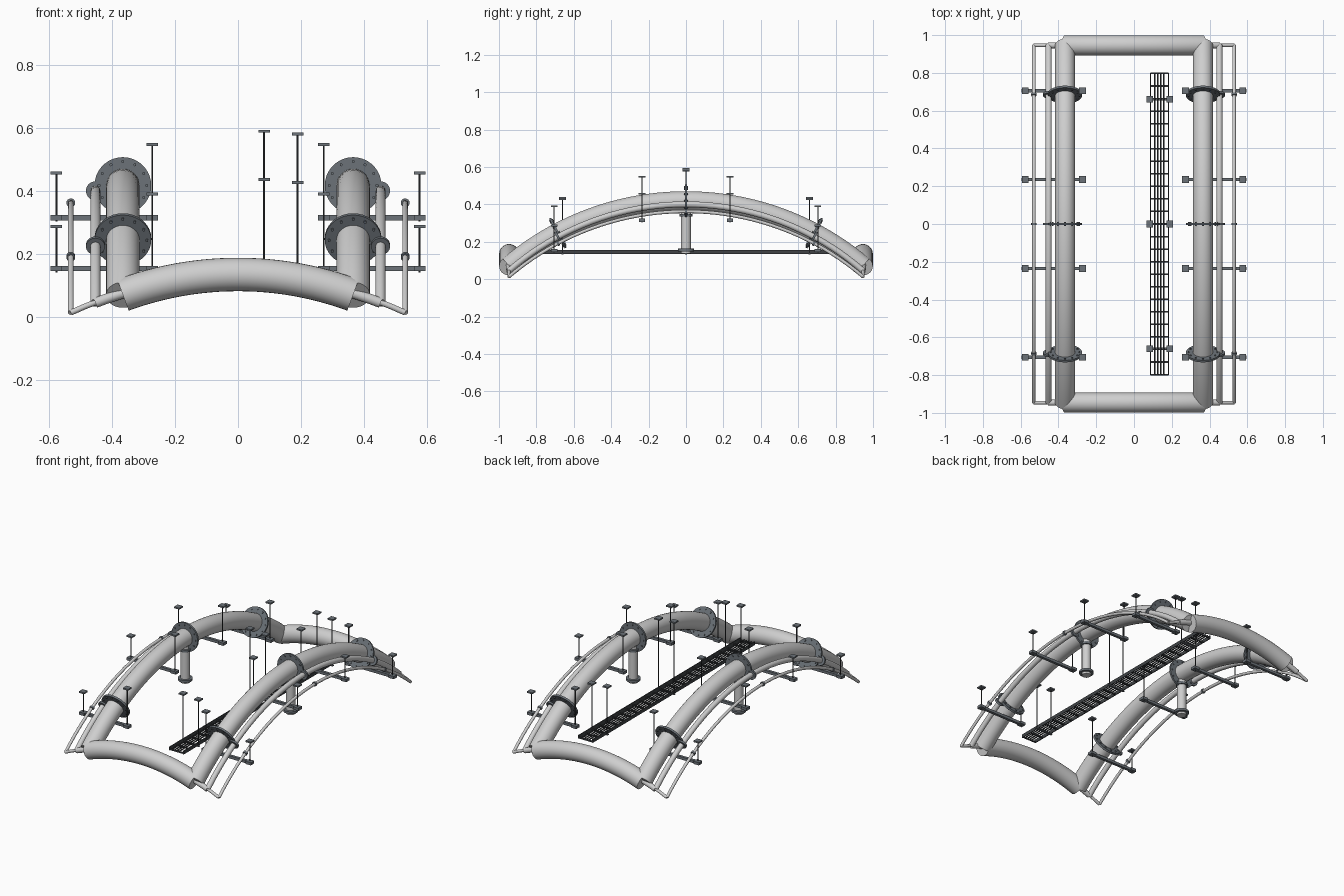
import bpy, bmesh, math
from mathutils import Vector, Matrix

if "Cube" in bpy.data.objects:
    bpy.data.objects.remove(bpy.data.objects["Cube"])


def material(name, rgb):
    m = bpy.data.materials.new(name)
    m.diffuse_color = (*rgb, 1)
    m.use_nodes = True
    m.node_tree.nodes["Principled BSDF"].inputs["Base Color"].default_value = m.diffuse_color
    return m


PIPE = material("light_grey_pipe", (0.62, 0.62, 0.62))
STEEL = material("steel_grey", (0.15, 0.17, 0.19))
DARK = material("dark_grey", (0.05, 0.055, 0.06))


def finish(name, bm, mat):
    bmesh.ops.recalc_face_normals(bm, faces=bm.faces)
    me = bpy.data.meshes.new(name)
    bm.to_mesh(me)
    bm.free()
    me.materials.append(mat)
    ob = bpy.data.objects.new(name, me)
    bpy.context.collection.objects.link(ob)
    return ob


def add_box(bm, c, s):
    bmesh.ops.create_cube(bm, size=1, matrix=Matrix.Translation(c) @ Matrix.Diagonal((*s, 1)))


def add_cyl(bm, c, axis, r, depth, sides=24):
    rot = Vector(axis).to_track_quat('Z', 'Y').to_matrix().to_4x4()
    bmesh.ops.create_cone(bm, cap_ends=True, segments=sides, radius1=r, radius2=r,
                          depth=depth, matrix=Matrix.Translation(c) @ rot)


class Arc:
    """Circular arch: half span, crown height and end height."""
    def __init__(self, half, top, end):
        s = top - end
        self.half, self.top = half, top
        self.R = (half * half + s * s) / (2 * s)

    def at(self, t):
        """Height, tangent and outward normal at distance t from the crown."""
        a = math.asin(t / self.R)
        return self.top - self.R * (1 - math.cos(a)), (math.cos(a), -math.sin(a)), (math.sin(a), math.cos(a))


def arch_pipe(name, arc, r, place, side, segs=40, sides=28):
    """Sweep a circle along an arch; place(t, z) maps to 3D, side is the flat axis."""
    bm = bmesh.new()
    rings = []
    amax = math.asin(arc.half / arc.R)
    for i in range(segs + 1):
        t = arc.R * math.sin(amax * (2 * i / segs - 1))
        z, _, n = arc.at(t)
        ring = []
        for k in range(sides):
            b = 2 * math.pi * k / sides
            p = Vector(place(t + n[0] * r * math.cos(b), z + n[1] * r * math.cos(b)))
            ring.append(bm.verts.new(p + Vector(side) * r * math.sin(b)))
        rings.append(ring)
    for a, b in zip(rings, rings[1:]):
        for k in range(sides):
            j = (k + 1) % sides
            bm.faces.new((a[k], a[j], b[j], b[k]))
    bm.faces.new(rings[0])
    bm.faces.new(rings[-1])
    return finish(name, bm, PIPE)


# Name, offset from centre, pipe radius, flange radius, crown height, end height, crossing crown
LINES = [("main", 0.365, 0.053, 0.09, 0.417, 0.07, 0.135),
         ("medium", 0.452, 0.016, 0.03, 0.40, 0.045, 0.13),
         ("thin", 0.53, 0.009, 0.014, 0.362, 0.014, 0.13)]
END = 0.946

for label, x0, r, fr, top, end, cross in LINES:
    long_arc = Arc(END, top, end)
    cross_arc = Arc(x0, cross, end)
    for s, tag in ((-1, "left"), (1, "right")):
        # Long arched pipe
        arch_pipe(f"{label}_arch_{tag}", long_arc, r, lambda t, z: (s * x0, t, z), (1, 0, 0))
        # Flanges square to the arch, with a ring of bolts on the main pipe
        bm = bmesh.new()
        for y in (-0.685, 0, 0.685):
            z, tan, n = long_arc.at(y)
            c, axis, out = Vector((s * x0, y, z)), Vector((0, *tan)), Vector((0, *n))
            add_cyl(bm, c, axis, fr, 0.012, 36)
            if label == "main":
                for k in range(12):
                    b = 2 * math.pi * k / 12
                    p = c + (out * math.cos(b) + Vector((1, 0, 0)) * math.sin(b)) * 0.076
                    add_cyl(bm, p, axis, 0.005, 0.022, 6)
        finish(f"{label}_flanges_{tag}", bm, STEEL)
    # End crossings
    for s, tag in ((-1, "front"), (1, "back")):
        arch_pipe(f"{label}_crossing_{tag}", cross_arc, r, lambda t, z: (t, s * END, z), (0, 1, 0), 24)

for s, tag in ((-1, "left"), (1, "right")):
    # Drop pipe below the crown
    bm = bmesh.new()
    add_cyl(bm, (s * 0.365, 0, 0.265), (0, 0, 1), 0.027, 0.24)
    add_cyl(bm, (s * 0.365, 0, 0.142), (0, 0, 1), 0.027, 0.012)
    finish(f"drop_pipe_{tag}", bm, PIPE)
    bm = bmesh.new()
    add_cyl(bm, (s * 0.365, 0, 0.156), (0, 0, 1), 0.042, 0.014)
    add_cyl(bm, (s * 0.365, 0, 0.342), (0, 0, 1), 0.034, 0.014)
    finish(f"drop_flanges_{tag}", bm, STEEL)

    # Hanger bars with ceiling plates on threaded rods
    bars, rods = bmesh.new(), bmesh.new()
    for y, zb, z_out, z_in in ((0.705, 0.154, 0.287, 0.39), (0.235, 0.315, 0.457, 0.547)):
        for yy in (-y, y):
            add_box(bars, (s * 0.425, yy, zb), (0.34, 0.017, 0.017))
            for x, zt in ((0.576, z_out), (0.272, z_in)):
                add_cyl(rods, (s * x, yy, (zb - 0.012 + zt) / 2), (0, 0, 1), 0.003, zt - zb + 0.012, 8)
                add_box(bars, (s * x, yy, zt), (0.036, 0.036, 0.009))
                add_box(bars, (s * x, yy, zb), (0.036, 0.034, 0.017))
    finish(f"hanger_bars_{tag}", bars, STEEL)
    finish(f"hanger_rods_{tag}", rods, DARK)

# Ladder tray: side rails, rungs and cables
TX = 0.135
bm = bmesh.new()
for dx in (-0.048, 0.048):
    add_box(bm, (TX + dx, 0, 0.146), (0.005, 1.6, 0.022))
for i in range(25):
    add_box(bm, (TX, -0.797 + 1.594 * i / 24, 0.141), (0.096, 0.008, 0.008))
finish("ladder_tray", bm, DARK)
bm = bmesh.new()
for dx in (-0.026, -0.010, 0.006, 0.022):
    add_cyl(bm, (TX + dx, 0, 0.149), (0, 1, 0), 0.004, 1.6, 8)
finish("tray_cables", bm, DARK)

# Tray hangers
rods, plates = bmesh.new(), bmesh.new()
for y, zt in ((-0.66, 0.433), (0, 0.586), (0.66, 0.433)):
    add_box(plates, (TX + 0.001, y, 0.135), (0.12, 0.012, 0.006))
    for x, dz in ((0.083, 0.003), (0.189, -0.006)):
        z = zt + dz
        add_cyl(rods, (x, y, (z + 0.132) / 2), (0, 0, 1), 0.003, z - 0.132, 8)
        add_box(plates, (x, y, z), (0.036, 0.036, 0.009))
finish("tray_rods", rods, DARK)
finish("tray_plates", plates, STEEL)

# Smooth round surfaces, keep edges crisp
for ob in bpy.context.collection.objects:
    ob.select_set(True)
    bpy.context.view_layer.objects.active = ob
bpy.ops.object.shade_smooth_by_angle(angle=math.radians(35))
